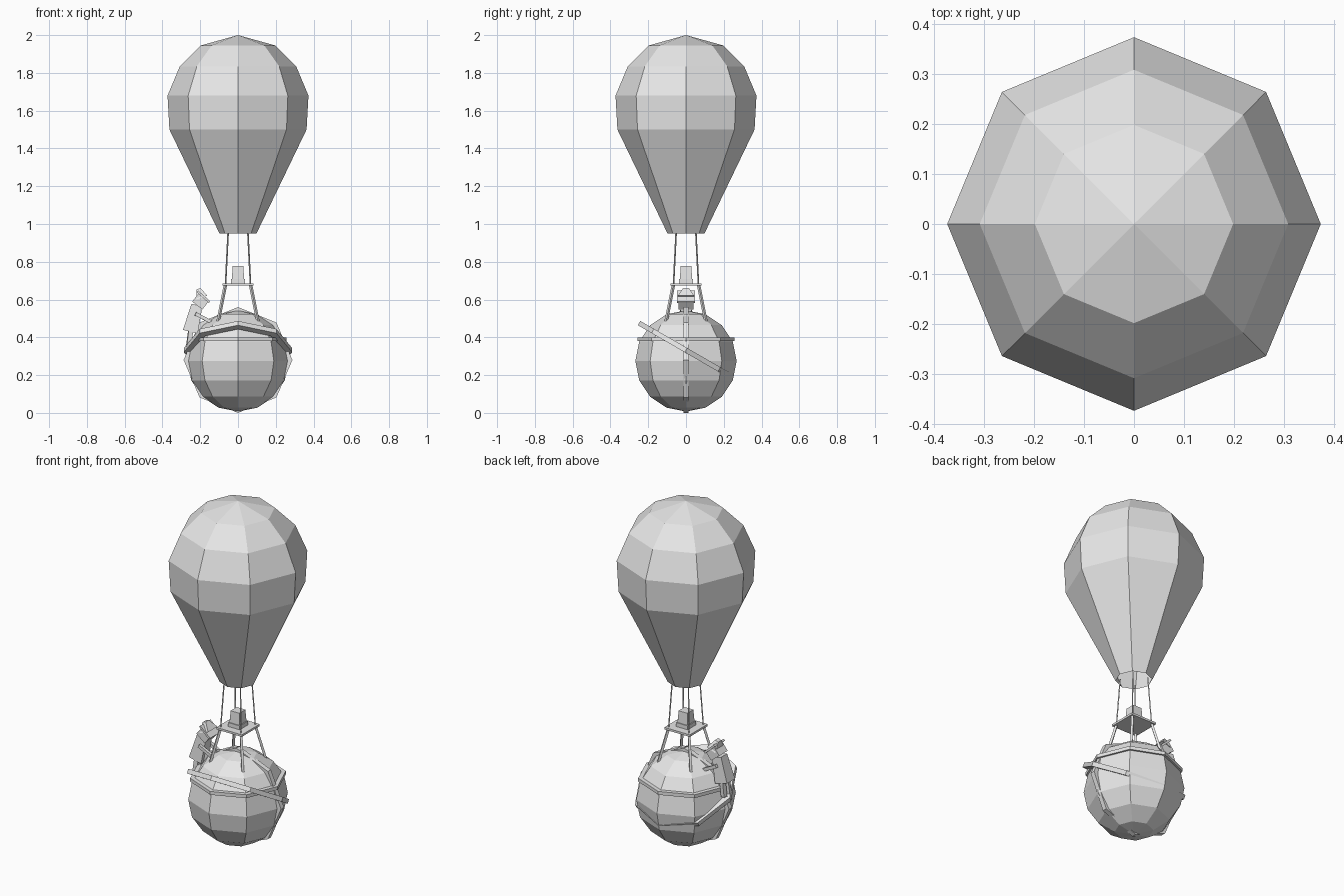
import bpy, bmesh, math
from mathutils import Matrix, Vector

if "Cube" in bpy.data.objects:
    bpy.data.objects.remove(bpy.data.objects["Cube"])

mat = bpy.data.materials.new("light_grey")
mat.diffuse_color = (0.8, 0.8, 0.8, 1)
mat.use_nodes = True
mat.node_tree.nodes["Principled BSDF"].inputs["Base Color"].default_value = mat.diffuse_color


def finish(name, bm, normals=True):
    if normals:
        bmesh.ops.recalc_face_normals(bm, faces=bm.faces)
    me = bpy.data.meshes.new(name)
    bm.to_mesh(me)
    bm.free()
    ob = bpy.data.objects.new(name, me)
    me.materials.append(mat)
    bpy.context.collection.objects.link(ob)
    return ob


def lathe(name, profile, n=8):
    """Revolve (radius, z) points; a zero radius becomes a pole."""
    bm = bmesh.new()
    rings = []
    for r, z in profile:
        if r == 0:
            rings.append([bm.verts.new((0, 0, z))] * n)
        else:
            rings.append([bm.verts.new((r * math.cos(i * math.tau / n), r * math.sin(i * math.tau / n), z))
                          for i in range(n)])
    for a, b in zip(rings, rings[1:]):
        for i in range(n):
            j = (i + 1) % n
            quad = list(dict.fromkeys([a[i], a[j], b[j], b[i]]))
            bm.faces.new(quad)
    return finish(name, bm)


def band(name, outer, inner, half, matrix):
    """Eight-sided hoop with a rectangular section."""
    bm = bmesh.new()
    section = [(outer, -half), (outer, half), (inner, half), (inner, -half)]
    loops = [[bm.verts.new(matrix @ Vector((r * math.cos(i * math.pi / 4), r * math.sin(i * math.pi / 4), z)))
              for r, z in section] for i in range(8)]
    for i in range(8):
        a, b = loops[i], loops[(i + 1) % 8]
        for k in range(4):
            m = (k + 1) % 4
            bm.faces.new((a[k], b[k], b[m], a[m]))
    return finish(name, bm)


def block(name, loc, size, tilt=0, taper=1.0):
    """Box tilted about y, top scaled by taper."""
    bm = bmesh.new()
    bmesh.ops.create_cube(bm, size=1)
    for v in bm.verts:
        if v.co.z > 0:
            v.co.x *= taper
            v.co.y *= taper
    m = Matrix.Translation(loc) @ Matrix.Rotation(math.radians(tilt), 4, 'Y') @ Matrix.Diagonal((*size, 1))
    bm.transform(m)
    return finish(name, bm)


def rod(name, a, b, width):
    """Square rod between two points."""
    a, b = Vector(a), Vector(b)
    d = b - a
    bm = bmesh.new()
    bmesh.ops.create_cube(bm, size=1)
    m = (Matrix.Translation((a + b) / 2) @ d.to_track_quat('Z', 'Y').to_matrix().to_4x4()
         @ Matrix.Diagonal((width, width, d.length, 1)))
    bm.transform(m)
    return finish(name, bm)


# Balloon envelope, open at the mouth
lathe("balloon_envelope", [(0.098, 0.95), (0.363, 1.5), (0.373, 1.68), (0.308, 1.835), (0.198, 1.945), (0, 2.0)])

# Round cabin
R, C = 0.268, 0.275
lathe("round_cabin", [(0 if k in (0, 8) else R * math.sin(k * math.pi / 8), C - R * math.cos(k * math.pi / 8))
                      for k in range(9)])

# Straps: level, upright and slanted
rx = lambda deg: Matrix.Rotation(math.radians(deg), 4, 'X')
band("level_strap", 0.257, 0.225, 0.010, Matrix.Translation((0, 0, 0.39)))
band("upright_strap", 0.285, 0.25, 0.014, Matrix.Translation((0, 0, 0.28)) @ rx(90) @ Matrix.Diagonal((1.01, 0.982, 1, 1)))
band("slanted_strap", 0.287, 0.245, 0.013, Matrix.Translation((0, 0, 0.332)) @ rx(-30))

# Burner platform and burner
block("burner_platform", (0, 0, 0.68), (0.165, 0.165, 0.012))
block("burner_base", (0, 0, 0.697), (0.075, 0.075, 0.024))
block("burner", (0, 0, 0.738), (0.066, 0.066, 0.078), taper=0.85)

# Struts and ropes at the four corners
for sx in (-1, 1):
    for sy in (-1, 1):
        rod("strut", (sx * 0.105, sy * 0.105, 0.485), (sx * 0.066, sy * 0.066, 0.68), 0.013)
        rod("rope", (sx * 0.066, sy * 0.066, 0.68), (sx * 0.052, sy * 0.052, 0.96), 0.006)

# Small rider leaning on the left side
block("rider_body", (-0.235, 0, 0.5), (0.08, 0.075, 0.145), 14, 0.75)
block("rider_head", (-0.197, 0, 0.592), (0.068, 0.078, 0.06), 38)
block("rider_hat_brim", (-0.183, 0, 0.615), (0.085, 0.095, 0.012), 42)
block("rider_hat", (-0.2, 0, 0.634), (0.06, 0.085, 0.05), -20, 0.35)
for s in (-1, 1):
    rod("rider_arm", (-0.225, s * 0.038, 0.525), (-0.14, s * 0.034, 0.48), 0.018)
    rod("rider_leg", (-0.25, s * 0.02, 0.44), (-0.262, s * 0.022, 0.35), 0.024)
